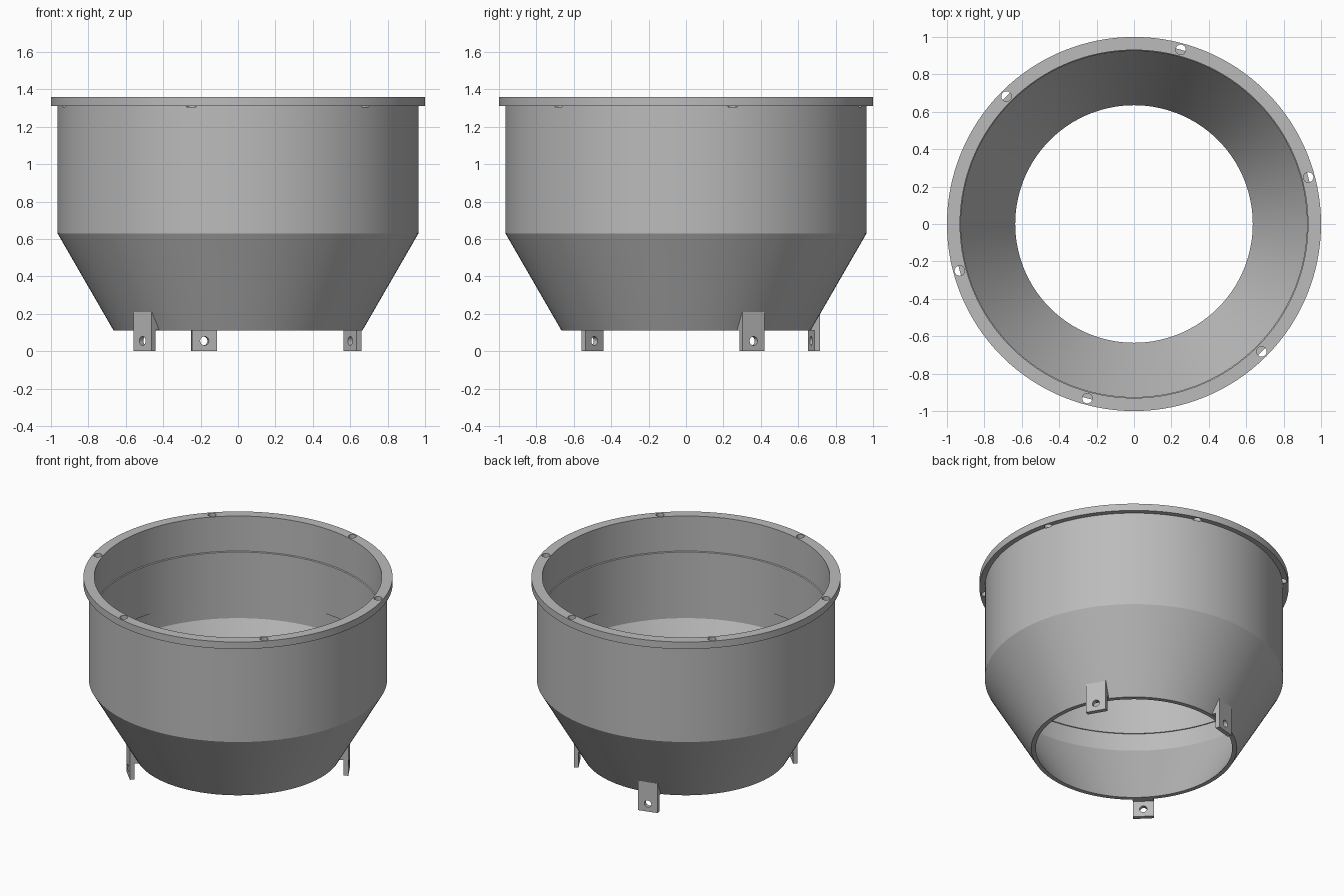
import bpy, bmesh
from math import radians, cos, sin, pi
from mathutils import Matrix

if "Cube" in bpy.data.objects:
    bpy.data.objects.remove(bpy.data.objects["Cube"], do_unlink=True)

grey = bpy.data.materials.new("plain grey")
grey.use_nodes = True
grey.diffuse_color = (0.5, 0.5, 0.5, 1)
grey.node_tree.nodes["Principled BSDF"].inputs["Base Color"].default_value = (0.5, 0.5, 0.5, 1)


def make_object(name, bm):
    bmesh.ops.recalc_face_normals(bm, faces=bm.faces)
    mesh = bpy.data.meshes.new(name)
    bm.to_mesh(mesh)
    bm.free()
    mesh.materials.append(grey)
    obj = bpy.data.objects.new(name, mesh)
    bpy.context.collection.objects.link(obj)
    return obj


def activate(obj):
    bpy.ops.object.select_all(action="DESELECT")
    obj.select_set(True)
    bpy.context.view_layer.objects.active = obj


def cut(obj, cutter_bm):
    """Subtract the cutter mesh from obj, then smooth by angle."""
    cutter = make_object("cutter", cutter_bm)
    cutter.hide_render = True
    mod = obj.modifiers.new("holes", "BOOLEAN")
    mod.operation = "DIFFERENCE"
    mod.solver = "EXACT"
    mod.object = cutter
    activate(obj)
    bpy.ops.object.modifier_apply(modifier=mod.name)
    bpy.data.objects.remove(cutter, do_unlink=True)
    bpy.ops.object.shade_smooth_by_angle(angle=radians(25))


def add_cylinder(bm, radius, depth, matrix):
    bmesh.ops.create_cone(bm, cap_ends=True, segments=24, radius1=radius,
                          radius2=radius, depth=depth, matrix=matrix)


def lathe(profile, segments):
    """Revolve a closed (radius, height) outline about z."""
    bm = bmesh.new()
    rings = [[bm.verts.new((r * cos(2 * pi * i / segments), r * sin(2 * pi * i / segments), z))
              for r, z in profile] for i in range(segments)]
    for i in range(segments):
        a, b = rings[i], rings[(i + 1) % segments]
        for j in range(len(profile)):
            k = (j + 1) % len(profile)
            bm.faces.new((a[j], b[j], b[k], a[k]))
    return bm


# Funnel body: cone, straight wall and top flange, with a shallow raised band inside
BOTTOM, SHOULDER, TOP = 0.11, 0.63, 1.36
body_profile = [
    (0.665, BOTTOM), (0.965, SHOULDER), (0.965, 1.31), (1.0, 1.31), (1.0, TOP),
    (0.93, TOP), (0.93, 1.11), (0.925, 1.105), (0.925, 0.755), (0.932, 0.755),
    (0.932, SHOULDER), (0.635, BOTTOM),
]
body = make_object("funnel_body", lathe(body_profile, 128))

# Six bolt holes in the flange
holes = bmesh.new()
for i in range(6):
    a = radians(15 + 60 * i)
    add_cylinder(holes, 0.027, 0.1, Matrix.Translation((0.965 * cos(a), 0.965 * sin(a), 1.355)))
cut(body, holes)

# Three mounting lugs, each a plate wedged against the cone with a cross hole
lug_profile = [(0.692, 0), (0.722, 0), (0.722, 0.21), (0.708, 0.21), (0.65, BOTTOM + 0.002), (0.692, BOTTOM + 0.002)]
HALF = 0.068
for name, angle in (("left_lug", 30), ("back_lug", 105), ("front_lug", 225)):
    turn = Matrix.Rotation(radians(angle), 4, "Z")
    bm = bmesh.new()
    face = bm.faces.new([bm.verts.new((r, -HALF, z)) for r, z in lug_profile])
    side = bmesh.ops.extrude_face_region(bm, geom=[face])["geom"]
    bmesh.ops.translate(bm, vec=(0, 2 * HALF, 0),
                        verts=[v for v in side if isinstance(v, bmesh.types.BMVert)])
    bm.transform(turn)
    lug = make_object(name, bm)
    hole = bmesh.new()
    add_cylinder(hole, 0.024, 0.2, turn @ Matrix.Translation((0.707, 0, 0.055))
                 @ Matrix.Rotation(pi / 2, 4, "Y"))
    cut(lug, hole)
